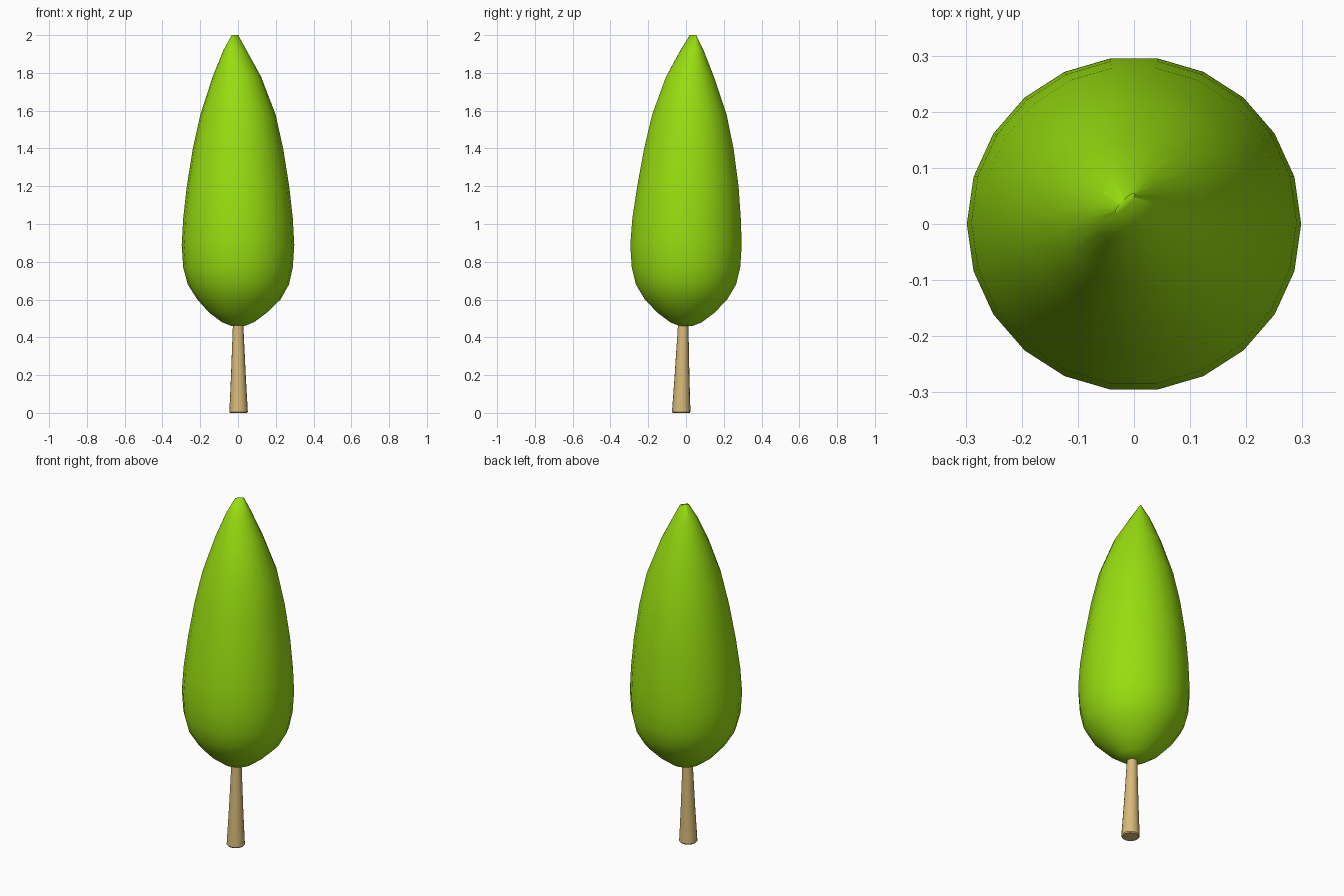
import bpy
import bmesh
from math import cos, sin, pi

cube = bpy.data.objects.get("Cube")
if cube:
    bpy.data.objects.remove(cube)


def material(name, color):
    m = bpy.data.materials.new(name)
    m.use_nodes = True
    m.diffuse_color = (*color, 1)
    bsdf = m.node_tree.nodes["Principled BSDF"]
    bsdf.inputs["Base Color"].default_value = (*color, 1)
    bsdf.inputs["Roughness"].default_value = 0.9
    return m


def loft(name, rings, sides, mat, angle):
    """Skin rings of (z, radius, centre x, centre y, squash across the diagonal)."""
    bm = bmesh.new()
    loops = []
    for z, r, cx, cy, squash in rings:
        loop = []
        for i in range(sides):
            a = 2 * pi * i / sides
            along = r * cos(a - pi / 4)
            across = r * sin(a - pi / 4) * squash
            x = cx + (along - across) * cos(pi / 4)
            y = cy + (along + across) * cos(pi / 4)
            loop.append(bm.verts.new((x, y, z)))
        loops.append(loop)
    for low, high in zip(loops, loops[1:]):
        for i in range(sides):
            j = (i + 1) % sides
            bm.faces.new((low[i], low[j], high[j], high[i]))
    bm.faces.new(loops[0][::-1])
    bm.faces.new(loops[-1])
    mesh = bpy.data.meshes.new(name)
    bm.to_mesh(mesh)
    bm.free()
    mesh.materials.append(mat)
    obj = bpy.data.objects.new(name, mesh)
    bpy.context.collection.objects.link(obj)
    bpy.ops.object.select_all(action="DESELECT")
    obj.select_set(True)
    bpy.context.view_layer.objects.active = obj
    bpy.ops.object.shade_smooth_by_angle(angle=angle)
    return obj


leaf = material("leaf green", (0.31, 0.72, 0.005))
wood = material("pale wood", (0.69, 0.49, 0.19))

# Foliage: a tall teardrop whose tip leans slightly back and ends in a short ridge
loft("foliage", [
    (0.46, 0.035, 0.0, 0.0, 1),
    (0.48, 0.085, 0.0, 0.0, 1),
    (0.53, 0.152, 0.0, 0.0, 1),
    (0.60, 0.220, 0.005, 0.0, 1),
    (0.68, 0.268, 0.002, 0.0, 1),
    (0.77, 0.290, 0.0, 0.0, 1),
    (0.89, 0.298, 0.0, 0.0, 1),
    (1.03, 0.290, 0.0, 0.003, 1),
    (1.20, 0.271, 0.0, 0.01, 1),
    (1.40, 0.239, 0.0, 0.015, 1),
    (1.58, 0.199, 0.0, 0.018, 1),
    (1.78, 0.128, -0.006, 0.021, 1),
    (1.92, 0.066, -0.016, 0.032, 0.85),
    (2.00, 0.024, -0.016, 0.037, 0.25),
], 22, leaf, pi / 3)

# Trunk: tapered, with a small rounded foot, running up inside the foliage
loft("trunk", [
    (0.0, 0.045, 0.003, -0.025, 1),
    (0.006, 0.049, 0.003, -0.025, 1),
    (0.024, 0.048, 0.003, -0.025, 1),
    (0.20, 0.039, 0.002, -0.021, 1),
    (0.55, 0.024, 0.0, -0.013, 1),
], 16, wood, pi / 6)
